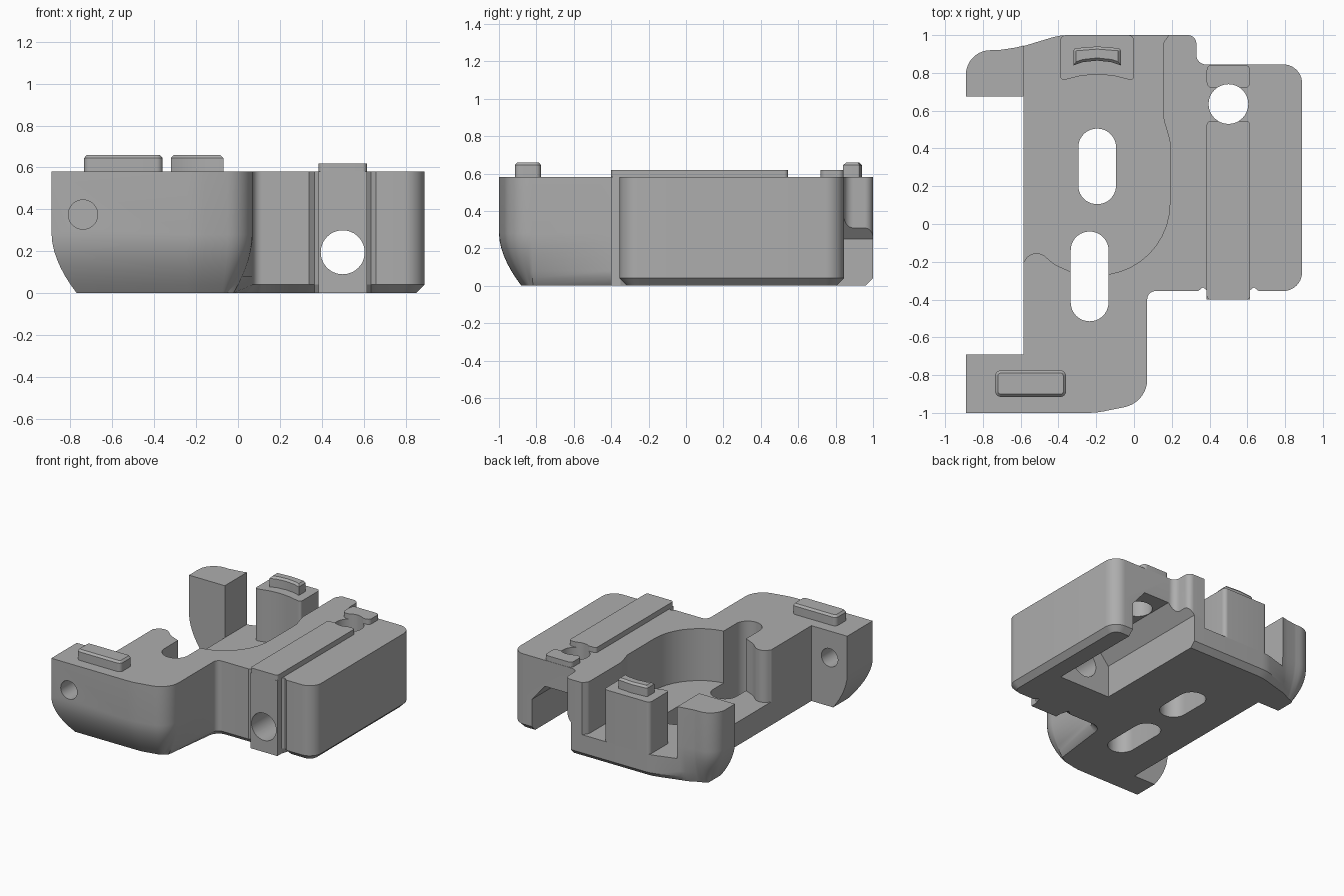
import bpy, bmesh, math
from mathutils import Vector, Matrix

cube = bpy.data.objects.get("Cube")
if cube:
    bpy.data.objects.remove(cube, do_unlink=True)

grey = bpy.data.materials.new("plain grey")
grey.use_nodes = True
COLOUR = (0.42, 0.42, 0.42, 1)
grey.diffuse_color = COLOUR
grey.node_tree.nodes["Principled BSDF"].inputs["Base Color"].default_value = COLOUR

UPRIGHT = Matrix.Rotation(math.pi / 2, 4, "X")   # profile (x, z) swept along -y


def rounded(corners):
    """Outline from (x, y, radius) corners, with true arcs at the corners."""
    out = []
    pos = [Vector(c[:2]) for c in corners]
    for i, c in enumerate(corners):
        r = c[2] if len(c) > 2 else 0
        p, d1 = pos[i], (pos[i] - pos[i - 1]).normalized()
        d2 = (pos[(i + 1) % len(pos)] - p).normalized()
        turn = math.atan2(d1.x * d2.y - d1.y * d2.x, d1.dot(d2))
        if not r or abs(turn) < 0.01:
            out.append(p)
            continue
        start = p - d1 * r * math.tan(abs(turn) / 2)
        centre = start + Vector((-d1.y, d1.x)) * math.copysign(r, turn)
        steps = max(2, math.ceil(abs(turn) / 0.16))
        for k in range(steps + 1):
            out.append(centre + Matrix.Rotation(turn * k / steps, 2) @ (start - centre))
    return out


def rect(x0, x1, y0, y1, r=0):
    return rounded([(x0, y0, r), (x1, y0, r), (x1, y1, r), (x0, y1, r)])


def circle(x, y, r, n=48):
    return [Vector((x + r * math.cos(math.tau * i / n), y + r * math.sin(math.tau * i / n)))
            for i in range(n)]


def loft(name, outline, levels, inset=lambda p, z: (0, 0), matrix=None):
    """Stack the counter-clockwise outline at each level, moved in by inset(p, z)."""
    bm = bmesh.new()
    n, rings = len(outline), []
    for z in levels:
        ring = []
        for i, p in enumerate(outline):
            a = (p - outline[i - 1]).normalized()
            b = (outline[(i + 1) % n] - p).normalized()
            na, nb = Vector((-a.y, a.x)), Vector((-b.y, b.x))
            mitre = (na + nb) / max(0.5, 1 + na.dot(nb))
            k = inset(p, z)
            ring.append(bm.verts.new((p.x + mitre.x * k[0], p.y + mitre.y * k[1], z)))
        rings.append(ring)
    bm.faces.new(rings[0][::-1])
    bm.faces.new(rings[-1])
    for lo, hi in zip(rings, rings[1:]):
        for i in range(n):
            j = (i + 1) % n
            bm.faces.new((lo[i], lo[j], hi[j], hi[i]))
    if matrix:
        bm.transform(matrix)
    bmesh.ops.recalc_face_normals(bm, faces=bm.faces)
    mesh = bpy.data.meshes.new(name)
    bm.to_mesh(mesh)
    bm.free()
    mesh.materials.append(grey)
    ob = bpy.data.objects.new(name, mesh)
    bpy.context.collection.objects.link(ob)
    return ob


def select(ob):
    bpy.ops.object.select_all(action="DESELECT")
    ob.select_set(True)
    bpy.context.view_layer.objects.active = ob


def cut(ob, cutter):
    mod = ob.modifiers.new("cut", "BOOLEAN")
    mod.operation, mod.solver, mod.object = "DIFFERENCE", "EXACT", cutter
    select(ob)
    bpy.ops.object.modifier_apply(modifier=mod.name)


def clamp(v):
    return min(1, max(0, v))


# Body: rounded undersides on the two arms, small chamfer elsewhere
TOP, FLOOR = 0.58, 0.18


def under_edge(p, z):
    if p.x > -0.6 and (abs(p.x + 0.585) < 0.01 or (0.38 < p.x < 0.62 and p.y < -0.33)):
        return 0, 0
    weight = 0
    if p.y < -0.6:
        weight = 1 if p.x < -0.5 else clamp((-0.7 - p.y) / 0.16)
    elif p.x < -0.55 and p.y > 0.6:
        weight = clamp((-0.55 - p.x) / 0.3)
    amount = max(weight * 0.12 * clamp((0.28 - z) / 0.28) ** 1.8, 0.04 - z, 0)
    inner = p.x < -0.6 and -0.7 < p.y < 0.68
    return amount, 0 if inner else amount


outline = rounded([
    (-0.89, -1), (-0.2, -1, 0.4), (0.07, -0.945, 0.15), (0.07, -0.355, 0.045),
    (0.34, -0.355), (0.365, -0.335), (0.385, -0.35), (0.385, -0.4),
    (0.615, -0.4), (0.615, -0.35), (0.635, -0.335), (0.66, -0.355),
    (0.89, -0.355, 0.1), (0.89, 0.845, 0.1), (0.33, 0.845, 0.05), (0.33, 1, 0.045),
    (-0.39, 1, 0.3), (-0.62, 0.935, 0.3), (-0.72, 0.92, 0.1), (-0.89, 0.92, 0.13),
    (-0.89, 0.675), (-0.585, 0.675), (-0.585, -0.69), (-0.89, -0.69)])
levels = [0, 0.04, 0.08, 0.12, 0.16, 0.2, 0.24, 0.28, TOP]
body = loft("body", outline, levels, under_edge)

# Cutters
pocket = rounded([
    (-0.585, 1.1), (-0.585, 0.66), (-0.7, 0.66), (-0.7, -0.21), (-0.59, -0.21),
    (-0.53, -0.12, 0.07), (-0.42, -0.215, 0.1), (-0.34, -0.25), (-0.2, -0.27),
    (0.19, -0.27, 0.38), (0.19, 0.44, 0.1), (0.155, 0.56, 0.15),
    (0.155, 0.96, 0.04), (0.2, 1.02), (0.2, 1.1)])
channel = rounded([(0.28, -0.1), (0.72, -0.1), (0.72, 0.25), (0.61, 0.38),
                   (0.39, 0.38), (0.28, 0.25)])
pin_hole = loft("pin_hole_cutter", circle(0.5, 0.635, 0.105), [-0.1, 0.8])
cutters = [
    loft("pocket_cutter", pocket, [FLOOR, 0.8]),
    loft("front_slot_cutter", rect(-0.335, -0.135, -0.515, -0.04, 0.099), [-0.1, 0.8]),
    loft("rear_slot_cutter", rect(-0.295, -0.095, 0.105, 0.505, 0.099), [-0.1, 0.8]),
    loft("channel_cutter", channel, [-1.1, -0.05], matrix=UPRIGHT),
    loft("rod_hole_cutter", circle(0.5, 0.195, 0.105), [-0.2, 0.6], matrix=UPRIGHT),
    loft("arm_hole_cutter", circle(-0.74, 0.375, 0.07), [0.6, 1.1], matrix=UPRIGHT),
    pin_hole]
for cutter in cutters:
    cut(body, cutter)

# Raised ridge in two lengths, notched by the pin hole
front_ridge = loft("front_ridge", rect(0.385, 0.615, -0.4, 0.545, 0.02), [0.56, 0.62])
rear_ridge = loft("rear_ridge", rect(0.385, 0.615, 0.72, 0.843, 0.03), [0.56, 0.62])
for ridge in (front_ridge, rear_ridge):
    cut(ridge, pin_hole)
for cutter in cutters:
    bpy.data.objects.remove(cutter, do_unlink=True)

# Rear pillar with a concave inner face
pillar = loft("rear_pillar", rounded([
    (-0.39, 0.765, 0.015), (-0.36, 0.765), (-0.28, 0.785), (-0.195, 0.792), (-0.11, 0.785),
    (-0.03, 0.765), (0, 0.765, 0.015), (0, 1, 0.03), (-0.39, 1, 0.03)]), [FLOOR - 0.01, TOP])


# Locating tabs with a chamfered top
def tab_edge(p, z):
    return (0.014, 0.014) if z > 0.65 else (0, 0)


front_tab = loft("front_tab", rect(-0.735, -0.36, -0.915, -0.775, 0.03),
                 [0.56, 0.645, 0.66], tab_edge)
rear_tab = loft("rear_tab", rounded([
    (-0.32, 0.84), (-0.27, 0.857), (-0.195, 0.865), (-0.12, 0.857), (-0.07, 0.84),
    (-0.07, 0.93, 0.015), (-0.195, 0.94), (-0.32, 0.93, 0.015)]),
    [0.56, 0.645, 0.66], tab_edge)

for ob in (body, front_ridge, rear_ridge, pillar, front_tab, rear_tab):
    select(ob)
    bpy.ops.object.shade_smooth_by_angle(angle=math.radians(30))
